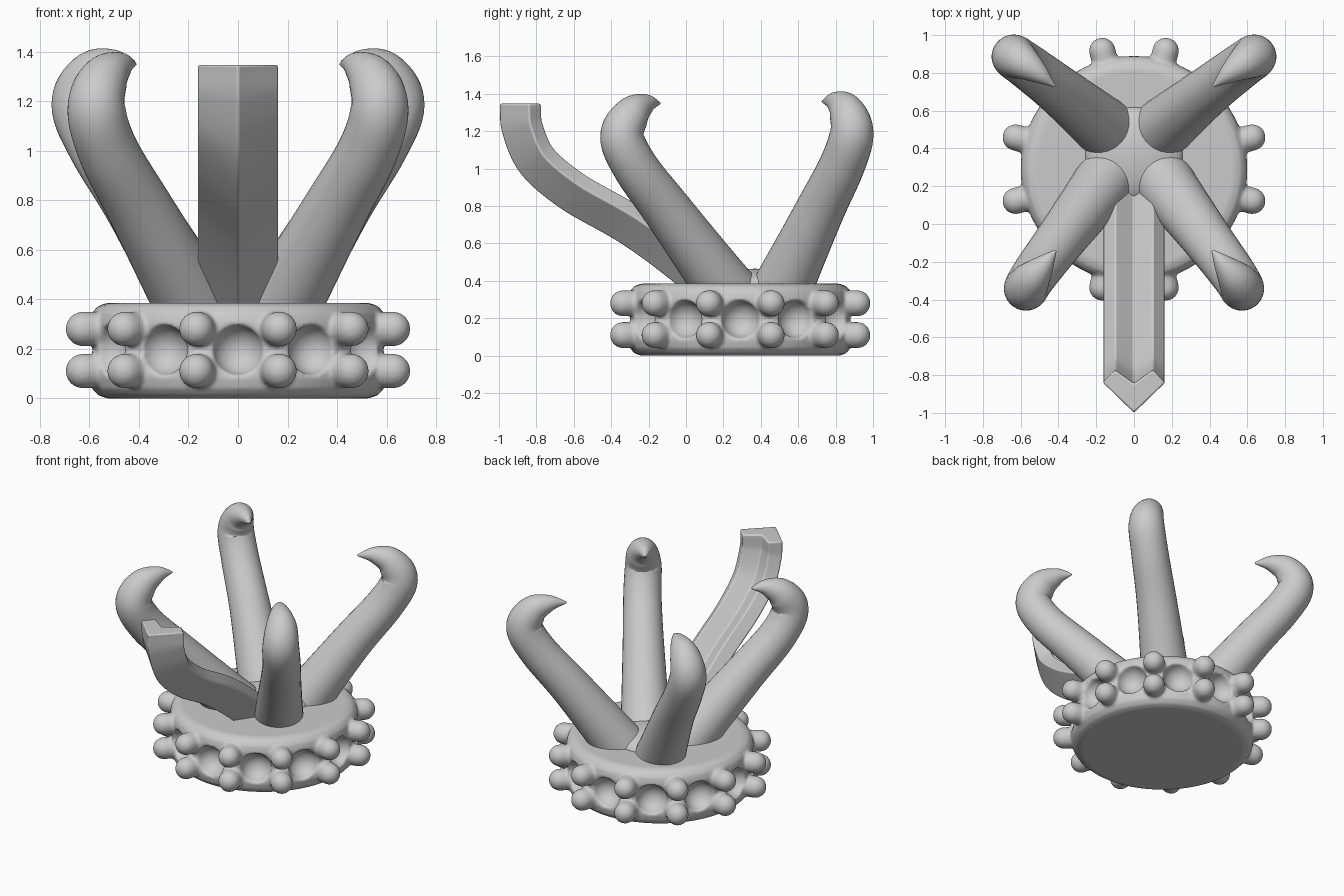
import bpy, bmesh, math
from mathutils import Vector, Matrix

if "Cube" in bpy.data.objects:
    bpy.data.objects.remove(bpy.data.objects["Cube"])

CY = 0.29  # centre of the round base in y


def new_object(name, bm):
    bmesh.ops.recalc_face_normals(bm, faces=bm.faces)
    me = bpy.data.meshes.new(name)
    bm.to_mesh(me)
    bm.free()
    ob = bpy.data.objects.new(name, me)
    bpy.context.collection.objects.link(ob)
    return ob


def smooth(ob, angle):
    bpy.ops.object.select_all(action='DESELECT')
    ob.select_set(True)
    bpy.context.view_layer.objects.active = ob
    bpy.ops.object.shade_smooth_by_angle(angle=math.radians(angle))


def spline(pts, steps=8):
    """Catmull-Rom through points of any dimension."""
    p = [Vector(q) for q in pts]
    p = [2 * p[0] - p[1]] + p + [2 * p[-1] - p[-2]]
    out = []
    for i in range(1, len(p) - 2):
        a, b, c, d = p[i - 1:i + 3]
        for s in range(steps):
            t = s / steps
            out.append(0.5 * (2 * b + (c - a) * t + (2 * a - 5 * b + 4 * c - d) * t * t
                              + (3 * b - a - 3 * c + d) * t ** 3))
    return out + [p[-2]]


def sweep(name, pts, side, section):
    """Sweep a section along (x, y, z, scale) points lying in an upright plane."""
    path = spline(pts)
    bm = bmesh.new()
    rings = []
    for i, q in enumerate(path):
        t = (path[min(i + 1, len(path) - 1)] - path[max(i - 1, 0)]).to_3d().normalized()
        n = side.cross(t).normalized()
        r = max(q[3], 0.006)
        rings.append([bm.verts.new(q.to_3d() + side * u * r + n * v * r) for u, v in section])
    k = len(section)
    for a, b in zip(rings, rings[1:]):
        for j in range(k):
            bm.faces.new((a[j], a[(j + 1) % k], b[(j + 1) % k], b[j]))
    bm.faces.new(rings[0])
    bm.faces.new(rings[-1])
    return new_object(name, bm)


# Round base: lathed rounded profile
bm = bmesh.new()
prof = [(0, 0), (0.53, 0), (0.565, 0.012), (0.59, 0.04), (0.6, 0.08),
        (0.6, 0.305), (0.59, 0.345), (0.565, 0.373), (0.53, 0.385), (0, 0.385)]
vs = [bm.verts.new((r, CY, z)) for r, z in prof]
es = [bm.edges.new(e) for e in zip(vs, vs[1:])]
bmesh.ops.spin(bm, geom=vs + es, cent=(0, CY, 0), axis=(0, 0, 1), angle=2 * math.pi, steps=96)
bmesh.ops.remove_doubles(bm, verts=bm.verts, dist=1e-4)
base = new_object("round_base", bm)


def around(name, radius, dist, offset, heights, stem):
    """Ring of 12 balls; their inner halves stretch inward to form stems."""
    bm = bmesh.new()
    for k in range(12):
        for z in heights:
            ret = bmesh.ops.create_uvsphere(bm, u_segments=24, v_segments=16, radius=radius,
                                            matrix=Matrix.Rotation(math.pi / 2, 4, 'Y'))
            for v in ret['verts']:
                v.co.x += dist - (stem if v.co.x < -1e-4 else 0)
            rot = Matrix.Rotation(math.radians(offset + 30 * k), 4, 'Z')
            bmesh.ops.transform(bm, verts=ret['verts'],
                                matrix=Matrix.Translation((0, CY, z)) @ rot)
    ob = new_object(name, bm)
    ob.hide_render = True
    ob.hide_set(True)
    return ob


# Dimples are cut out, knobs are merged in, then the joins are softened
dimples = around("dimple_cutters", 0.102, 0.605, 0, [0.195], 0)
knobs = around("knob_helpers", 0.07, 0.648, 15, [0.11, 0.28], 0.08)
for ob, op in ((dimples, 'DIFFERENCE'), (knobs, 'UNION')):
    m = base.modifiers.new(op.lower(), 'BOOLEAN')
    m.object, m.operation, m.solver = ob, op, 'EXACT'
m = base.modifiers.new("remesh", 'REMESH')
m.mode, m.voxel_size, m.use_smooth_shade = 'VOXEL', 0.01, True
m = base.modifiers.new("soften", 'SMOOTH')
m.factor, m.iterations = 0.5, 3

# Four hooked prongs (left and right mirrored)
circle = [(math.cos(a * math.pi / 16), math.sin(a * math.pi / 16)) for a in range(32)]
front = [(0.06, 0.35, 0.18, 0.18), (0.19, 0.18, 0.40, 0.157), (0.395, -0.09, 0.765, 0.132),
         (0.525, -0.265, 1.0, 0.122), (0.572, -0.342, 1.17, 0.117),
         (0.54, -0.29, 1.29, 0.098), (0.475, -0.212, 1.345, 0.055), (0.415, -0.14, 1.35, 0.006)]
back = [(0.06, 0.43, 0.18, 0.18), (0.185, 0.535, 0.40, 0.157), (0.40, 0.71, 0.765, 0.132),
        (0.565, 0.835, 1.02, 0.122), (0.637, 0.886, 1.19, 0.117),
        (0.59, 0.855, 1.31, 0.095), (0.505, 0.797, 1.357, 0.055), (0.42, 0.73, 1.36, 0.006)]
for label, pts in (("front", front), ("back", back)):
    for sx, sname in ((1, "right"), (-1, "left")):
        p = [(x * sx, y, z, r) for x, y, z, r in pts]
        d = Vector((p[2][0] - p[1][0], p[2][1] - p[1][1], 0)).normalized()
        smooth(sweep(f"{label}_{sname}_prong", p, Vector((-d.y, d.x, 0)), circle), 60)

# Low mound where the prongs meet
bm = bmesh.new()
bmesh.ops.create_uvsphere(bm, u_segments=48, v_segments=24, radius=1,
                          matrix=Matrix.Translation((0, 0.37, 0.375))
                          @ Matrix.Diagonal((0.26, 0.25, 0.09, 1)))
smooth(new_object("prong_junction", bm), 60)

# Central blade with keel outside and a groove inside
keel = [(0.25, 0.12, 1), (-0.075, 0.396, 1), (-0.353, 0.6, 1), (-0.674, 0.786, 1),
        (-0.888, 0.973, 1), (-0.985, 1.187, 1), (-1.0, 1.347, 1)]
section = [(0, 0), (0.165, 0.16), (0.1, 0.227), (0, 0.155), (-0.1, 0.227), (-0.165, 0.16)]
blade_pts = [(0, y, z, s) for y, z, s in keel]
blade = sweep("grooved_blade", blade_pts, Vector((-1, 0, 0)), section)
for v in blade.data.vertices[-6:]:  # level top
    v.co.z = 1.347
m = blade.modifiers.new("bevel", 'BEVEL')
m.width, m.segments, m.limit_method, m.angle_limit = 0.012, 2, 'ANGLE', math.radians(30)
smooth(blade, 35)
